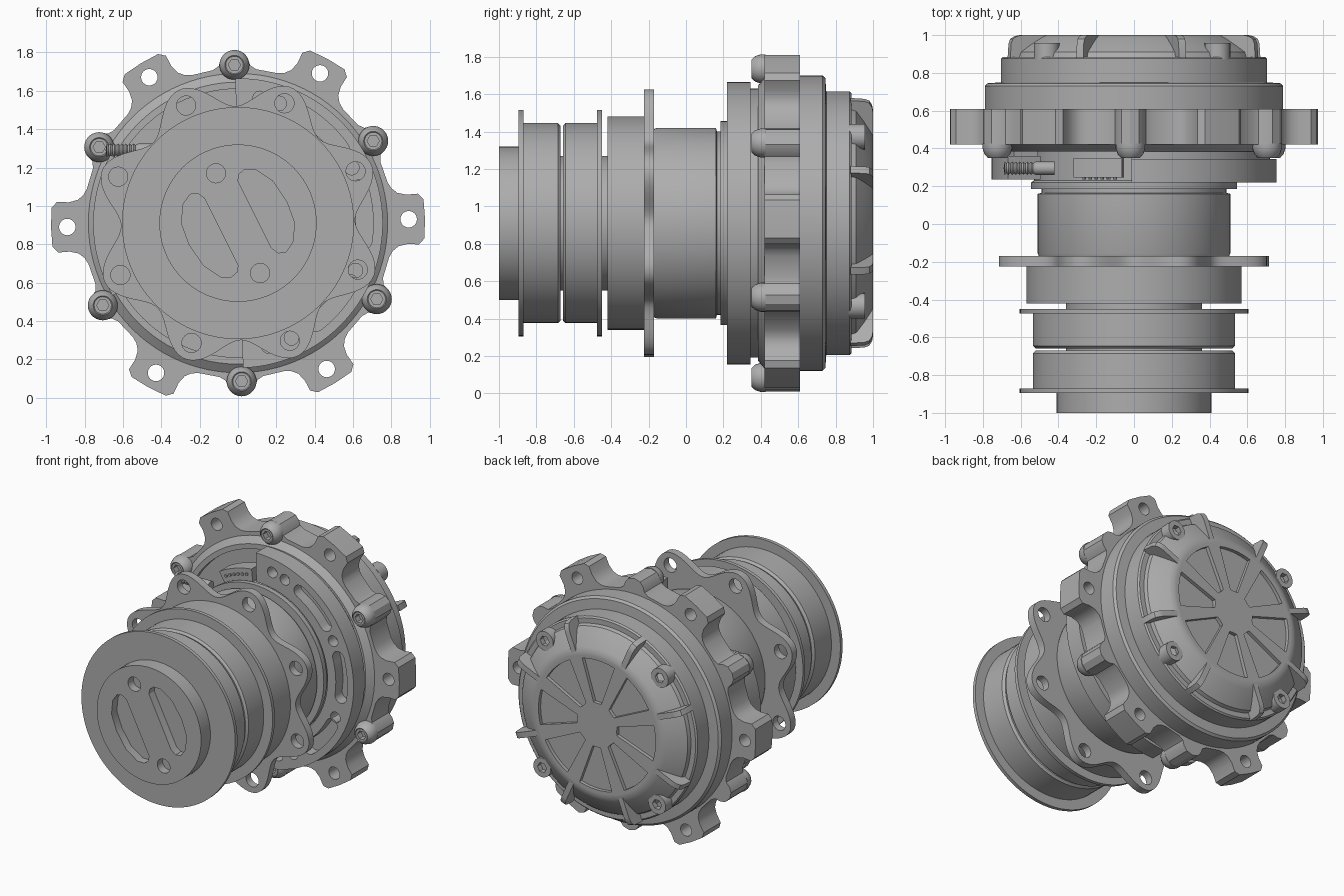
import bpy, bmesh, math
from mathutils import Matrix

cube = bpy.data.objects.get("Cube")
if cube:
    bpy.data.objects.remove(cube)

CZ = 0.91                 # height of the main axis
TWIST = 1.3               # small turn of every bolt pattern, degrees

metal = bpy.data.materials.new("grey metal")
metal.use_nodes = True
GREY = (0.42, 0.42, 0.42, 1)
metal.diffuse_color = GREY
metal.node_tree.nodes["Principled BSDF"].inputs["Base Color"].default_value = GREY


def polar(r, deg, cx=0, cz=0):
    a = math.radians(deg)
    return (cx + r * math.cos(a), cz + r * math.sin(a))


def circle(r, cx=0, cz=0, n=24):
    return [polar(r, 360 * i / n, cx, cz) for i in range(n)]


def arc_band(r0, r1, a0, a1, n=24):
    steps = [a0 + (a1 - a0) * i / n for i in range(n + 1)]
    return [polar(r1, a) for a in steps] + [polar(r0, a) for a in reversed(steps)]


def arc_slot(r, w, a0, a1, n=8):
    """Rounded slot that follows a circle."""
    def cap(a, start):
        c = polar(r, a)
        return [polar(w, start + 180 * i / n, *c) for i in range(n + 1)]
    steps = [a0 + (a1 - a0) * i / n for i in range(1, n)]
    return (cap(a1, a1) + [polar(r - w, a) for a in reversed(steps)]
            + cap(a0, a0 + 180) + [polar(r + w, a) for a in steps])


def finish(name, bm, matrix):
    bmesh.ops.remove_doubles(bm, verts=bm.verts, dist=1e-5)
    bmesh.ops.transform(bm, matrix=matrix, verts=bm.verts)
    bmesh.ops.recalc_face_normals(bm, faces=bm.faces)
    for f in bm.faces:
        f.smooth = True
    mesh = bpy.data.meshes.new(name)
    bm.to_mesh(mesh)
    bm.free()
    mesh.set_sharp_from_angle(angle=math.radians(28))
    mesh.materials.append(metal)
    ob = bpy.data.objects.new(name, mesh)
    bpy.context.scene.collection.objects.link(ob)
    return ob


def lathe(name, profile, x=0, z=0, n=96, closed=False):
    """Spin (radius, y) points about an axis parallel to y."""
    bm = bmesh.new()
    vs = [bm.verts.new((r, y, 0)) for r, y in profile]
    es = [bm.edges.new(p) for p in zip(vs, vs[1:])]
    if closed:
        es.append(bm.edges.new((vs[-1], vs[0])))
    bmesh.ops.spin(bm, geom=vs + es, cent=(0, 0, 0), axis=(0, 1, 0),
                   angle=math.tau, steps=n, use_merge=True)
    return finish(name, bm, Matrix.Translation((x, 0, CZ + z)))


def plate(name, loops, y0, y1, matrix=None):
    """Extrude an outline, with further loops as holes, along y."""
    cu = bpy.data.curves.new(name, "CURVE")
    cu.dimensions, cu.fill_mode, cu.extrude = "2D", "BOTH", (y1 - y0) / 2
    for pts in loops:
        sp = cu.splines.new("POLY")
        sp.points.add(len(pts) - 1)
        for p, (u, v) in zip(sp.points, pts):
            p.co = (u, v, 0, 1)
        sp.use_cyclic_u = True
    tmp = bpy.data.objects.new(name, cu)
    mesh = bpy.data.meshes.new_from_object(tmp)
    bm = bmesh.new()
    bm.from_mesh(mesh)
    bpy.data.objects.remove(tmp)
    bpy.data.curves.remove(cu)
    bpy.data.meshes.remove(mesh)
    if matrix is None:
        matrix = (Matrix.Translation((0, (y0 + y1) / 2, CZ))
                  @ Matrix.Rotation(math.pi / 2, 4, "X"))
    return finish(name, bm, matrix)


# front hub with two D-shaped pockets and two pin holes
slot = [(0, .22), (.005, .255), (.035, .28), (.09, .28), (.18, .22), (.255, .11),
        (.295, 0), (.285, -.1), (.25, -.15), (.21, -.155), (.175, -.13)]
pin = (-.115, .26)
plate("hub_face", [circle(.41, n=96), slot, [(-u, -v) for u, v in slot],
                   circle(.05, *pin), circle(.05, -pin[0], -pin[1])], -1, -.94)
lathe("hub_base", [(0, -.94), (.41, -.94), (.41, -.88), (0, -.88)])

# twin winding drum with thin end flanges
lathe("drum", [(0, -.895), (.605, -.895), (.605, -.87), (.535, -.87), (.535, -.685),
               (.52, -.67), (.36, -.67), (.36, -.658), (.52, -.658), (.535, -.645),
               (.535, -.475), (.605, -.475), (.605, -.45), (.36, -.45), (.36, -.42),
               (.57, -.42), (.57, -.22), (0, -.22)])

# scalloped mounting flange
wave = []
for i in range(192):
    a = 360 * i / 192
    c = math.cos(math.radians(8 * (a - 22.5 - TWIST)))
    wave.append(polar(.685 + .075 * c, a))
holes = [circle(.05, *polar(.67, 22.5 + TWIST + 45 * i)) for i in range(8)]
plate("scalloped_flange", [wave] + holes, -.225, -.17)

# main barrel and its step rings
lathe("barrel", [(0, -.18), (.5, -.18), (.51, -.155), (.51, .16), (.49, .165),
                 (.49, .185), (.545, .185), (.545, .22), (.53, .23), (.53, .47), (0, .47)])

# open recess behind the barrel
lathe("recess_rim", [(.7, .47), (.7, .385), (.735, .385), (.78, .42), (.78, .47)], closed=True)

# half ring cover with arc slots and round holes
cover = arc_band(.55, .755, -88, 91, 60)
cuts = [arc_slot(.66, .045, a, a + 24) for a in (-52, -8, 36)]
cuts += [circle(.038, *polar(.66, a)) for a in (-76, -65, -22, 26, 71, 80)]
plate("ring_cover", [cover] + cuts, .22, .30)
plate("ring_cover_back", [cover], .30, .345)
plate("ring_cover_foot", [arc_band(.54, .72, -88, 91, 60)], .345, .47)

# cable clamp on the open side, with its threaded screw
plate("cable_clamp", [arc_band(.56, .755, 152, 210)], .235, .36)
plate("cable_clamp_foot", [arc_band(.56, .7, 155, 205)], .36, .47)
thread = [(0, -.69)]
for i in range(8):
    thread += [(.035, -.685 + i * .02), (.026, -.675 + i * .02)]
thread += [(.035, -.52), (.035, -.42), (0, -.42)]
screw = lathe("clamp_screw", thread, n=20)
screw.data.transform(Matrix.Translation((0, .295, CZ + .38))
                     @ Matrix.Rotation(-math.pi / 2, 4, "Z")
                     @ Matrix.Translation((0, 0, -CZ)))

# connector socket with a row of pins
plate("connector", [arc_band(.5, .62, 96, 121, 8)], .245, .35)
for i in range(6):
    lathe("connector_pin", [(0, .235), (.01, .235), (.01, .25), (0, .25)],
          *polar(.58, 100 + 3.4 * i), n=8)

# eared housing ring: one half of the repeating outline, mirrored and turned
half = [(0, .975), (6, .975), (8, .95), (8.3, .89), (9.5, .845), (11.5, .82), (14, .808),
        (22, .808), (24.3, .825), (25.3, .86), (27, .888), (30, .9)]
sector = [(-a, r) for a, r in half[-2:0:-1]] + half
outline = [polar(r, a + 60 * i + TWIST) for i in range(6) for a, r in sector]
ears = [circle(.043, *polar(.89, 60 * i + TWIST)) for i in range(6)]
plate("eared_ring", [outline] + ears, .42, .61)

# button head screws around the eared ring
for i in range(6):
    c = polar(.825, 30 + 60 * i + TWIST)
    lathe("button_screw", [(.044, .355), (.05, .35), (.068, .37), (.078, .4),
                           (.078, .425), (.044, .425)], *c, n=28, closed=True)
    plate("button_screw_socket", [circle(.045, *c), circle(.032, *c, n=6)], .353, .395)
    plate("button_screw_floor", [circle(.046, *c)], .395, .42)

# stepped rear housing
lathe("rear_housing", [(0, .6), (.785, .6), (.79, .605), (.79, .73), (.775, .745),
                       (.705, .75), (.705, .875), (.695, .885), (0, .885)])

# domed end cap with a spoked face
lathe("end_cap", [(0, .88), (.66, .88), (.65, .91), (.6, .945), (.535, .985), (.505, 1),
                  (.48, 1), (.48, .975), (0, .975)])
pockets = []
for i in range(8):
    m = 45 * i + TWIST
    pockets.append(arc_band(.16, .46, m - 16, m + 16, 10)[:11]
                   + [polar(.16, m + 11), polar(.155, m), polar(.16, m - 11)])
plate("spoked_face", [circle(.481, n=96)] + pockets, .97, 1)

# radial ribs standing out of the cap
rib = [(.46, .88), (.71, .88), (.705, .955), (.695, .98), (.67, .995), (.64, 1), (.46, 1)]
for i in range(8):
    turn = Matrix.Rotation(-math.radians(22.5 + 45 * i + TWIST), 4, "Y")
    plate("cap_rib", [rib], -.02, .02, Matrix.Translation((0, 0, CZ)) @ turn)

# socket head screws on the cap
for i in range(4):
    c = polar(.64, 45 + 90 * i + TWIST)
    plate("cap_screw", [circle(.068, *c), circle(.036, *c, n=6)], .92, .957)
    plate("cap_screw_base", [circle(.068, *c)], .87, .92)
